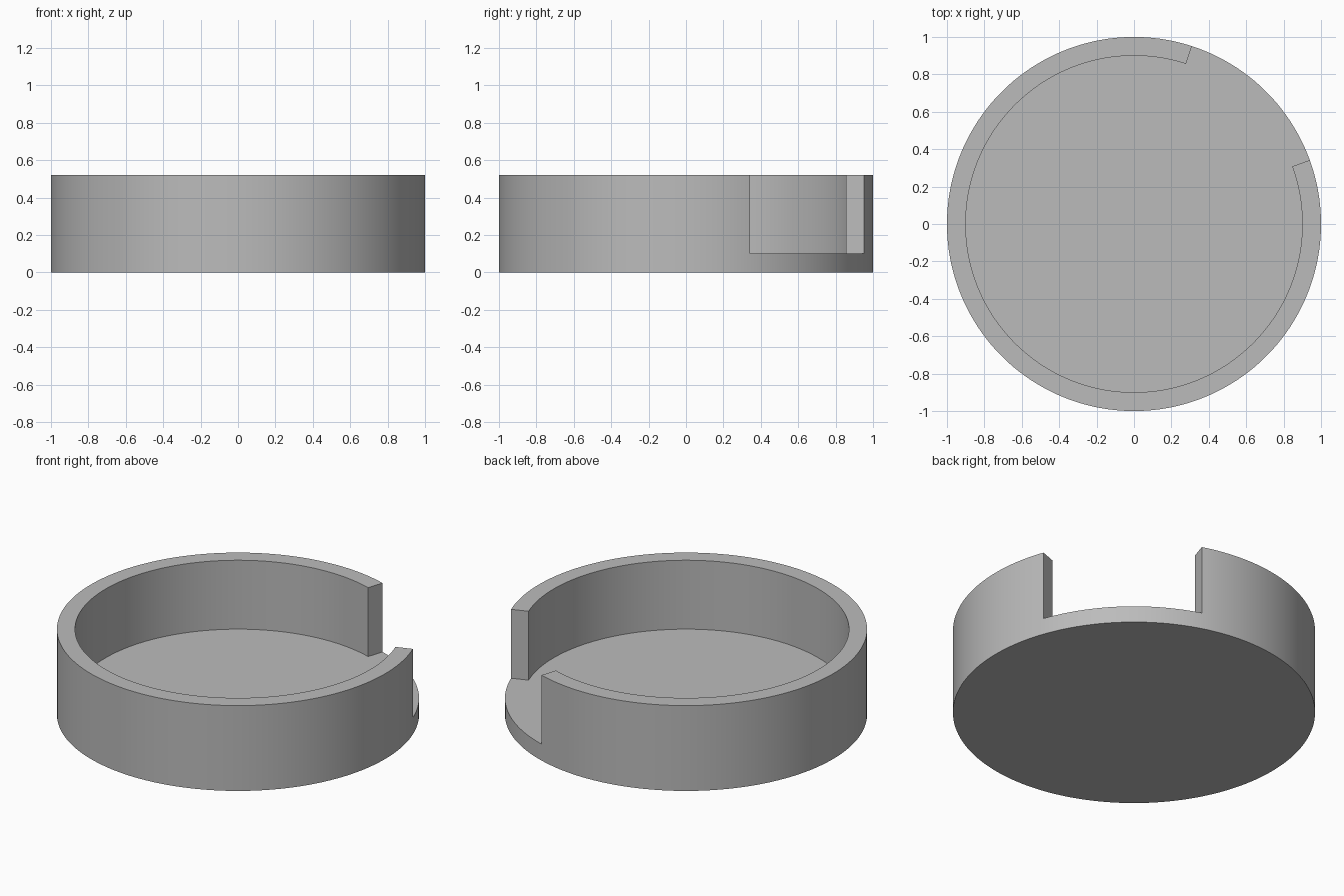
import bpy
import bmesh
from math import radians, sin, cos

cube = bpy.data.objects.get("Cube")
if cube:
    bpy.data.objects.remove(cube, do_unlink=True)

OUTER, INNER = 1.0, 0.9
FLOOR, HEIGHT = 0.1, 0.52
SEGMENTS = 180
NOTCH_START, NOTCH_SEGMENTS = 20, 26   # two degrees per segment

grey = bpy.data.materials.new("plain grey")
grey.use_nodes = True
colour = (0.5, 0.5, 0.5, 1)
grey.diffuse_color = colour
grey.node_tree.nodes["Principled BSDF"].inputs["Base Color"].default_value = colour

bm = bmesh.new()


def ring(radius, z):
    angles = [radians(NOTCH_START + 360 * i / SEGMENTS) for i in range(SEGMENTS)]
    return [bm.verts.new((radius * cos(a), radius * sin(a), z)) for a in angles]


def bridge(a, b):
    return [bm.faces.new((a[i - 1], a[i], b[i], b[i - 1])) for i in range(SEGMENTS)]


# Base disc: underside, rim, floor and the band that carries the wall
bottom, rim, inside = ring(OUTER, 0), ring(OUTER, FLOOR), ring(INNER, FLOOR)
bm.faces.new(bottom[::-1])
bm.faces.new(inside)
bridge(bottom, rim)
band = bridge(rim, inside)

# Raise the wall everywhere except across the notch
wall = [f for i, f in enumerate(band) if not 1 <= i <= NOTCH_SEGMENTS]
raised = bmesh.ops.extrude_face_region(bm, geom=wall)["geom"]
bmesh.ops.translate(bm, vec=(0, 0, HEIGHT - FLOOR),
                    verts=[g for g in raised if isinstance(g, bmesh.types.BMVert)])
bmesh.ops.recalc_face_normals(bm, faces=bm.faces)

mesh = bpy.data.meshes.new("notched_round_tray")
bm.to_mesh(mesh)
bm.free()
mesh.materials.append(grey)
tray = bpy.data.objects.new("notched_round_tray", mesh)
bpy.context.collection.objects.link(tray)

# Smooth the round walls, keep the rims crisp
bpy.ops.object.select_all(action='DESELECT')
tray.select_set(True)
bpy.context.view_layer.objects.active = tray
bpy.ops.object.shade_smooth_by_angle(angle=radians(30))
